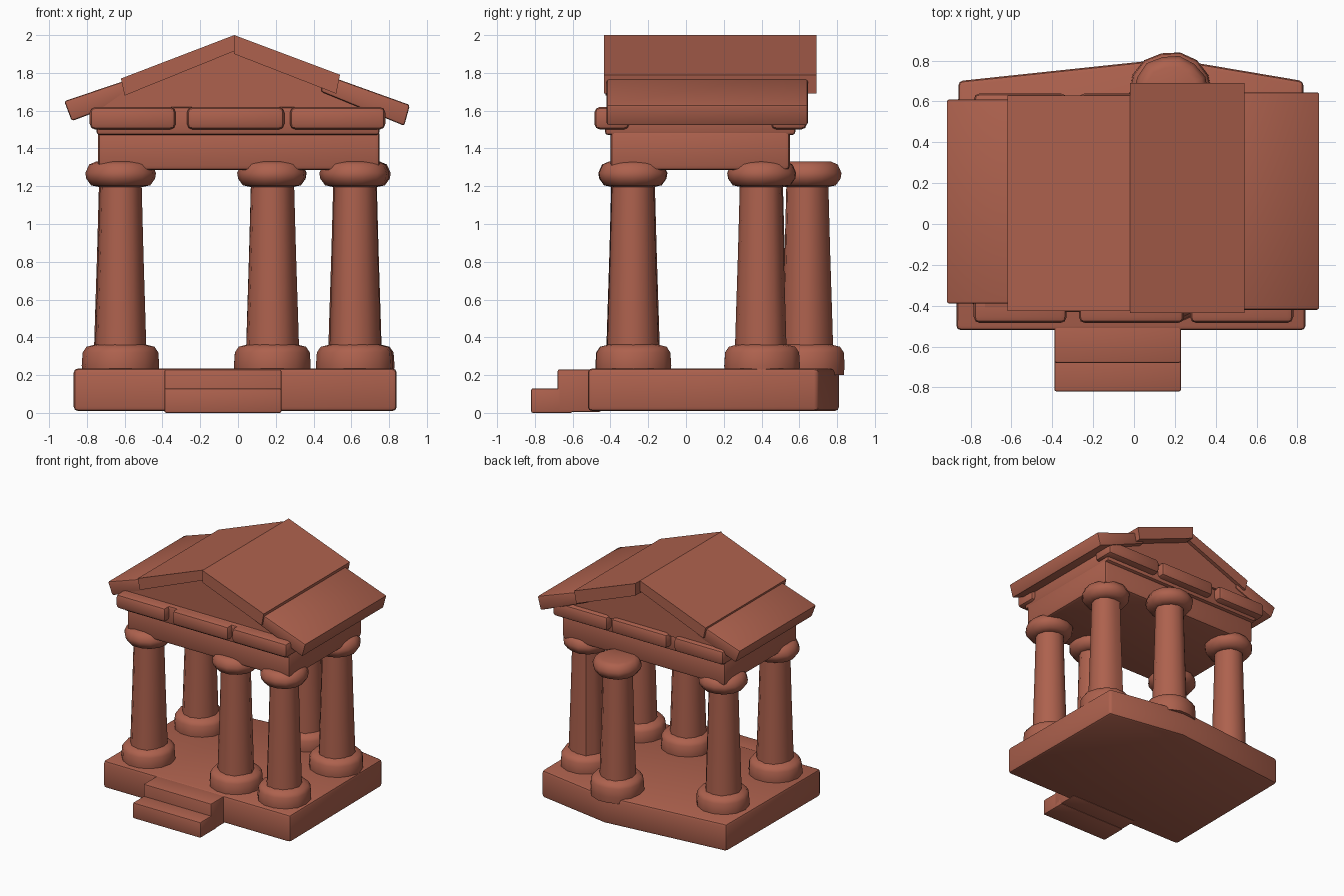
import bpy, bmesh, math, random
from mathutils import Vector

if "Cube" in bpy.data.objects:
    bpy.data.objects.remove(bpy.data.objects["Cube"])

random.seed(4)
clay = bpy.data.materials.new("terracotta")
clay.diffuse_color = (0.42, 0.12, 0.075, 1)
clay.use_nodes = True
clay.node_tree.nodes["Principled BSDF"].inputs["Base Color"].default_value = clay.diffuse_color


def finish(name, bm, bevel=0.0, angle=40, segments=2):
    if bevel:
        edges = [e for e in bm.edges if e.calc_face_angle(0) > math.radians(25)]
        bmesh.ops.bevel(bm, geom=edges, offset=bevel, segments=segments,
                        affect='EDGES', profile=0.5, clamp_overlap=True)
    bmesh.ops.recalc_face_normals(bm, faces=bm.faces)
    mesh = bpy.data.meshes.new(name)
    bm.to_mesh(mesh)
    bm.free()
    mesh.materials.append(clay)
    mesh.shade_smooth()
    mesh.set_sharp_from_angle(angle=math.radians(angle))
    ob = bpy.data.objects.new(name, mesh)
    bpy.context.collection.objects.link(ob)
    return ob


def prism(name, pts, direction, bevel=0.0, **kw):
    """Extrude a closed outline of 3D points along a direction."""
    bm = bmesh.new()
    face = bm.faces.new([bm.verts.new(p) for p in pts])
    res = bmesh.ops.extrude_face_region(bm, geom=[face], use_keep_orig=True)
    verts = [g for g in res["geom"] if isinstance(g, bmesh.types.BMVert)]
    bmesh.ops.translate(bm, verts=verts, vec=Vector(direction))
    return finish(name, bm, bevel, **kw)


def box(name, x0, x1, y0, y1, z0, z1, bevel=0.02):
    pts = [(x0, y0, z0), (x1, y0, z0), (x1, y1, z0), (x0, y1, z0)]
    return prism(name, pts, (0, 0, z1 - z0), bevel)


def roof_slab(name, profile, y0, y1, bevel=0.012):
    """Extrude an x-z profile from front to back."""
    return prism(name, [(x, y0, z) for x, z in profile], (0, y1 - y0, 0), bevel)


def lathe(name, x, y, profile, sides=12, wobble=0.0):
    """Stack rings of (radius, z) into a slightly uneven stone drum."""
    bm = bmesh.new()
    uneven = [1 + random.uniform(-wobble, wobble) for _ in range(sides)]
    rings = []
    for r, z in profile:
        rings.append([bm.verts.new((x + r * k * math.cos(2 * math.pi * i / sides),
                                    y + r * k * math.sin(2 * math.pi * i / sides), z))
                      for i, k in enumerate(uneven)])
    for a, b in zip(rings, rings[1:]):
        for i in range(sides):
            j = (i + 1) % sides
            bm.faces.new((a[i], a[j], b[j], b[i]))
    bm.faces.new(rings[0][::-1])
    bm.faces.new(rings[-1])
    return finish(name, bm, angle=45)


# Floor slab with a pointed back, and the front steps
floor = [(-0.87, -0.52), (0.84, -0.52), (0.83, 0.70), (0.18, 0.81), (-0.86, 0.70)]
prism("floor_slab", [(x, y, 0.01) for x, y in floor], (0, 0, 0.225), 0.022)
box("upper_step", -0.39, 0.23, -0.68, -0.45, 0.005, 0.23, 0.01)
box("lower_step", -0.39, 0.23, -0.82, -0.60, 0.0, 0.13, 0.01)

# Six columns, each with a foot, tapering shaft and rounded capital
spots = [(-0.62, -0.28), (0.18, -0.28), (0.62, -0.28),
         (-0.62, 0.40), (0.62, 0.40), (0.18, 0.64)]
for n, (x, y) in enumerate(spots, 1):
    lathe(f"column_foot_{n}", x, y,
          [(0.20, 0.20), (0.205, 0.25), (0.20, 0.32), (0.18, 0.35), (0.12, 0.365)],
          14, 0.02)
    lathe(f"column_shaft_{n}", x, y,
          [(0.138, 0.33), (0.133, 0.50), (0.122, 0.85), (0.112, 1.23)], 12, 0.04)
    lathe(f"column_capital_{n}", x, y,
          [(0.11, 1.195), (0.155, 1.205), (0.18, 1.24), (0.185, 1.27),
           (0.165, 1.315), (0.13, 1.33)], 14, 0.025)

# Beam block resting on the capitals
box("beam_block", -0.74, 0.75, -0.40, 0.55, 1.285, 1.50, 0.025)

# Cornice: a core with three rough stones along the front and the back
box("cornice_core", -0.75, 0.75, -0.43, 0.58, 1.47, 1.62, 0.02)
for side, ya, yb in (("front", -0.485, -0.30), ("back", 0.45, 0.64)):
    for n, (x0, x1) in enumerate([(-0.785, -0.33), (-0.27, 0.245), (0.275, 0.78)], 1):
        box(f"cornice_stone_{side}_{n}", x0, x1, ya, yb, 1.50, 1.62, 0.03)

# Gable body filling the space below the roof
roof_slab("gable", [(-0.74, 1.60), (0.66, 1.60), (0.55, 1.70), (-0.05, 1.93),
                    (-0.60, 1.70)], -0.39, 0.60, 0.0)

# Roof: upper slabs meeting at the ridge, lower slabs forming the eaves
roof_slab("roof_upper_left", [(-0.62, 1.77), (-0.02, 2.0), (-0.02, 1.915),
                              (-0.60, 1.68)], -0.425, 0.63, 0.0)
roof_slab("roof_upper_right", [(-0.02, 2.0), (0.54, 1.79), (0.52, 1.69),
                               (-0.02, 1.90)], -0.435, 0.69, 0.0)
roof_slab("roof_lower_left", [(-0.92, 1.65), (-0.55, 1.775), (-0.52, 1.68),
                              (-0.88, 1.545)], -0.39, 0.61)
roof_slab("roof_lower_right", [(0.45, 1.795), (0.91, 1.63), (0.88, 1.52),
                               (0.44, 1.70)], -0.42, 0.645)
